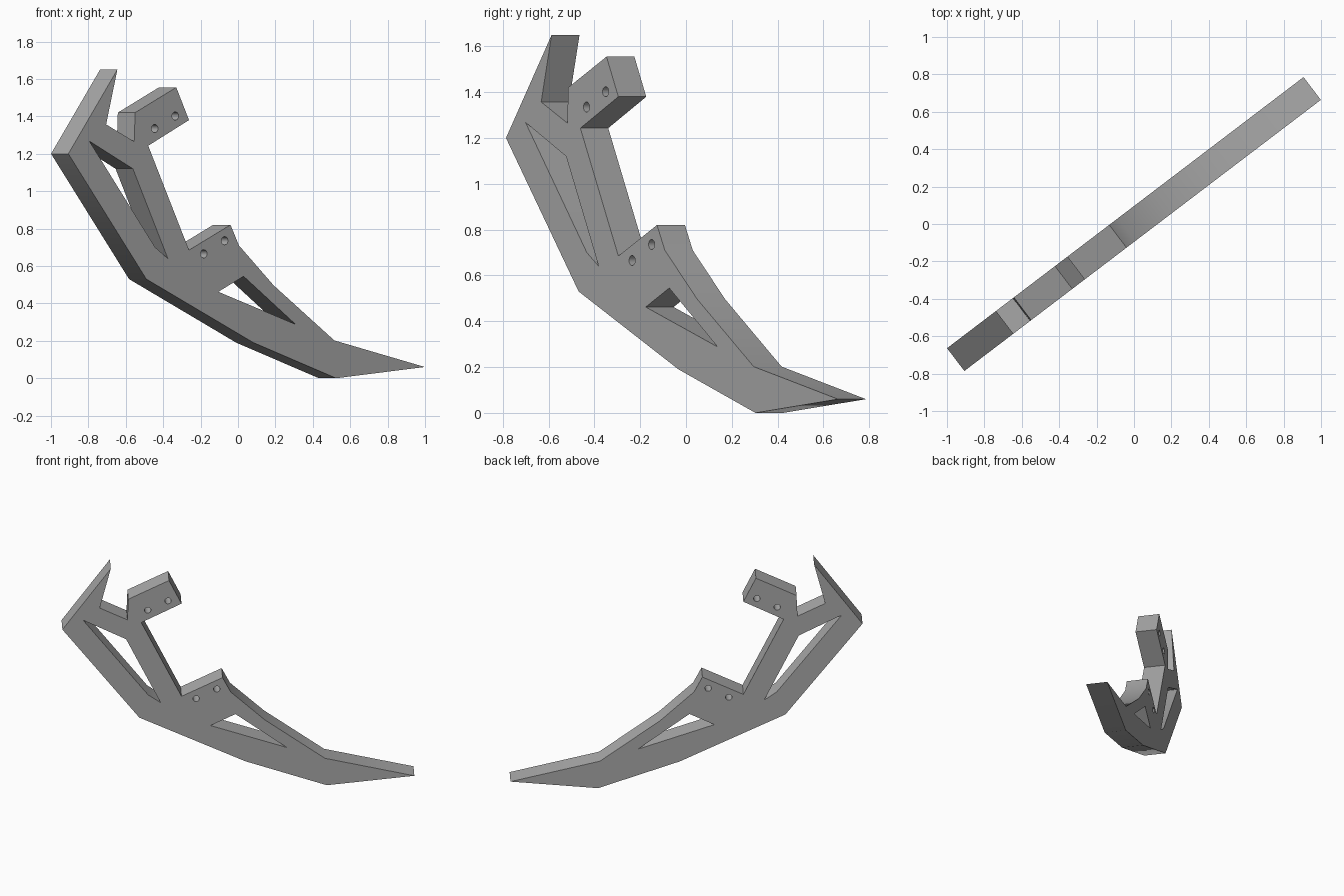
import bpy, bmesh, math

if "Cube" in bpy.data.objects:
    bpy.data.objects.remove(bpy.data.objects["Cube"], do_unlink=True)

ANGLE = math.radians(37.25)   # plate turned about the vertical
THICK = 0.153
SHIFT = THICK / 2 * math.sin(ANGLE)

mat = bpy.data.materials.new("plain grey")
mat.use_nodes = True
GREY = (0.4, 0.4, 0.4, 1)
mat.diffuse_color = GREY
mat.node_tree.nodes["Principled BSDF"].inputs["Base Color"].default_value = GREY

# Plate outline: upper horn, top lug, stem, middle lug, long toe, outer edge
outline = [(-0.907, 1.2), (-0.645, 1.65), (-0.705, 1.357), (-0.555, 1.265),
           (-0.55, 1.42), (-0.33, 1.555), (-0.262, 1.38), (-0.48, 1.243),
           (-0.262, 0.685), (-0.04, 0.82), (0.005, 0.71), (0.19, 0.497),
           (0.515, 0.202), (0.999, 0.06), (0.525, 0), (0.083, 0.19),
           (-0.49, 0.53)]
# Lightening windows
upper_window = [(-0.795, 1.268), (-0.562, 1.12), (-0.375, 0.64), (-0.443, 0.7)]
lower_window = [(-0.105, 0.462), (0.03, 0.545), (0.308, 0.288)]
# Bolt hole centres, two in each lug
bolts = [(-0.445, 1.335), (-0.335, 1.402), (-0.183, 0.665), (-0.071, 0.735)]
BOLT_RADIUS = 0.022
SIDES = 20


def along(x):
    """Distance along the plate for a sideways position on its front face."""
    return (x - SHIFT) / math.cos(ANGLE)


def add_loop(bm, points):
    verts = [bm.verts.new((s, -THICK / 2, z)) for s, z in points]
    for a, b in zip(verts, verts[1:] + verts[:1]):
        bm.edges.new((a, b))


bm = bmesh.new()
for shape in (outline, upper_window, lower_window):
    add_loop(bm, [(along(x), z) for x, z in shape])
for x, z in bolts:
    turns = [math.tau * i / SIDES for i in range(SIDES)]
    add_loop(bm, [(along(x) + BOLT_RADIUS * math.cos(t),
                   z + BOLT_RADIUS * math.sin(t)) for t in turns])

# Fill the front around the openings, then extrude to the back
bmesh.ops.triangle_fill(bm, edges=bm.edges[:], use_dissolve=False, use_beauty=True)
result = bmesh.ops.extrude_face_region(bm, geom=bm.faces[:], use_keep_orig=True)
moved = [g for g in result["geom"] if isinstance(g, bmesh.types.BMVert)]
bmesh.ops.translate(bm, verts=moved, vec=(0, THICK, 0))
bmesh.ops.recalc_face_normals(bm, faces=bm.faces[:])

mesh = bpy.data.meshes.new("bracket_plate")
bm.to_mesh(mesh)
bm.free()
mesh.materials.append(mat)
plate = bpy.data.objects.new("bracket_plate", mesh)
plate.rotation_euler.z = ANGLE
bpy.context.collection.objects.link(plate)

bpy.ops.object.select_all(action="DESELECT")
plate.select_set(True)
bpy.context.view_layer.objects.active = plate
bpy.ops.object.shade_smooth_by_angle(angle=math.radians(30))
